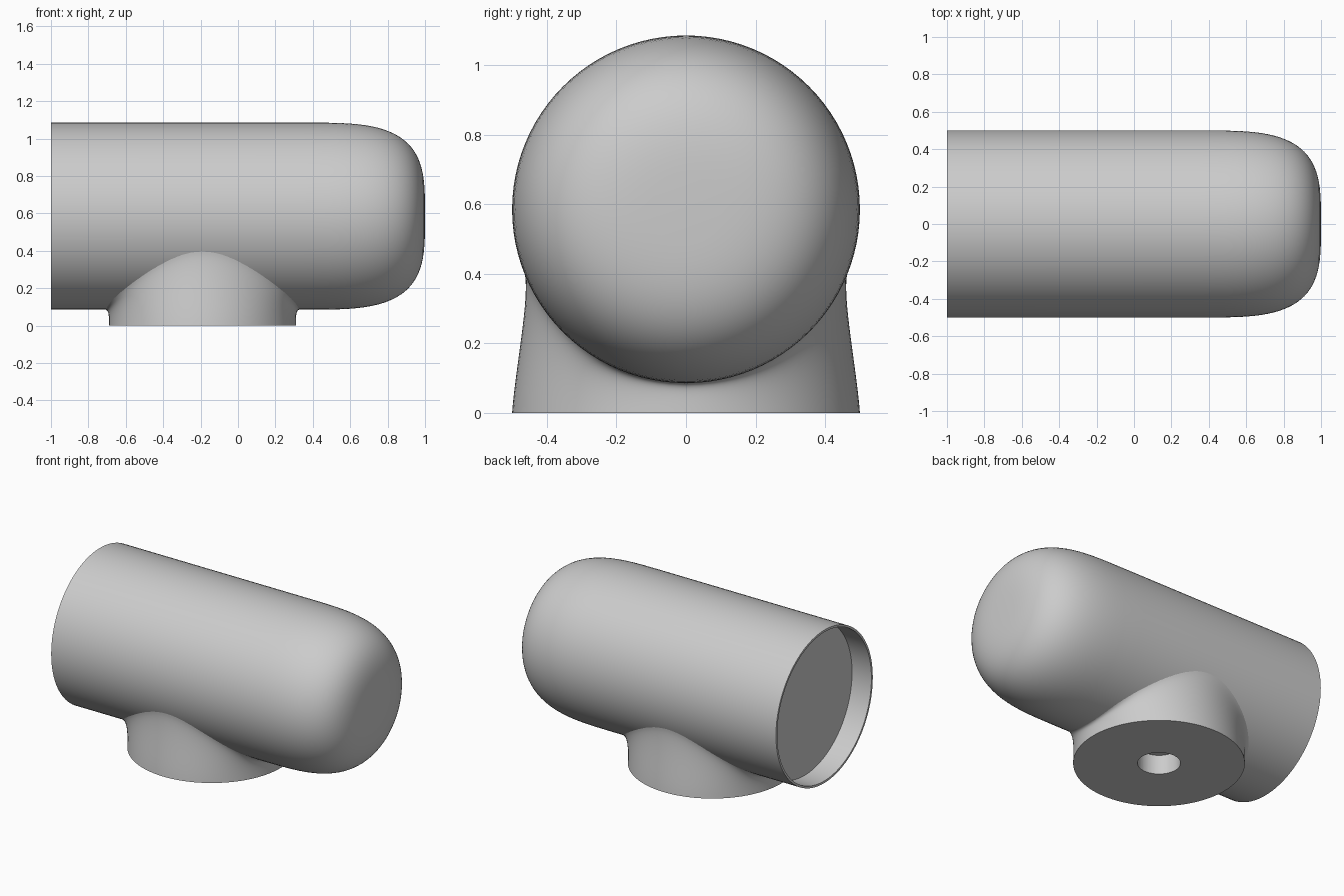
import bpy, bmesh
from math import sin, cos, pi, sqrt, radians

if "Cube" in bpy.data.objects:
    bpy.data.objects.remove(bpy.data.objects["Cube"])

SEG = 96
R = 0.5           # radius of body and foot
AXIS_Z = 0.585    # height of the body axis
FOOT_X = -0.19    # centre of the foot

grey = bpy.data.materials.new("plain grey")
grey.use_nodes = True
grey.diffuse_color = (0.6, 0.6, 0.6, 1)
grey.node_tree.nodes["Principled BSDF"].inputs["Base Color"].default_value = grey.diffuse_color


def loft(name, start, rings, end):
    """Closed solid: a start point, equal rings of points, and an end point."""
    bm = bmesh.new()
    loops = [[bm.verts.new(p) for p in ring] for ring in rings]
    for a, b in zip(loops, loops[1:]):
        for i in range(SEG):
            j = (i + 1) % SEG
            bm.faces.new((a[i], a[j], b[j], b[i]))
    for tip, ring in ((start, loops[0]), (end, loops[-1])):
        v = bm.verts.new(tip)
        for i in range(SEG):
            bm.faces.new((v, ring[i], ring[(i + 1) % SEG]))
    bmesh.ops.recalc_face_normals(bm, faces=bm.faces)
    mesh = bpy.data.meshes.new(name)
    bm.to_mesh(mesh)
    bm.free()
    mesh.materials.append(grey)
    ob = bpy.data.objects.new(name, mesh)
    bpy.context.collection.objects.link(ob)
    return ob


angles = [2 * pi * i / SEG for i in range(SEG)]

# Body: recessed open end, straight wall, softly rounded closed end
POWER = 2 / 3.5
profile = [(-0.86, 0.486), (-1, 0.486), (-1, R)]
for k in range(25):
    a = (pi / 2) * k / 25
    profile.append((0.35 + 0.65 * sin(a) ** POWER, R * cos(a) ** POWER))
body = loft("body", (-0.86, 0, AXIS_Z),
            [[(x, r * cos(t), AXIS_Z + r * sin(t)) for t in angles] for x, r in profile],
            (1, 0, AXIS_Z))


# Foot: round base whose wall flares smoothly into the body
def foot_curve(t):
    c, s = cos(t), sin(t)
    side = abs(s)
    sign = 1 if s >= 0 else -1
    y = 0.463 * side ** 0.8 * sign
    z = AXIS_Z - sqrt(R * R - y * y)
    return ((R * c, R * s, 0),
            (R * c, 0.49 * s, 0.07 + 0.06 * side),
            (R * c, y * 0.972, z - 0.07 * s * s),
            (0.53 * c, y, z + 0.002))


def foot_point(t, u):
    w = ((1 - u) ** 3, 3 * u * (1 - u) ** 2, 3 * u * u * (1 - u), u ** 3)
    x, y, z = (sum(k * p[i] for k, p in zip(w, foot_curve(t))) for i in range(3))
    return (FOOT_X + x, y, z)


foot = loft("foot", (FOOT_X, 0, 0),
            [[foot_point(t, k / 16) for t in angles] for k in range(17)],
            (FOOT_X, 0, 0.3))

# Blind hole in the underside of the foot
bpy.ops.mesh.primitive_cylinder_add(vertices=64, radius=0.125, depth=0.25,
                                    location=(FOOT_X, 0, 0))
cutter = bpy.context.object
cutter.name = "hole_cutter"
cutter.data.materials.append(grey)
for ob in (body, foot):
    bpy.context.view_layer.objects.active = ob
    mod = ob.modifiers.new("hole", "BOOLEAN")
    mod.operation = "DIFFERENCE"
    mod.solver = "EXACT"
    mod.object = cutter
    bpy.ops.object.modifier_apply(modifier=mod.name)
bpy.data.objects.remove(cutter)

# Smooth shading with crisp rims
bpy.ops.object.select_all(action="DESELECT")
for ob in (body, foot):
    ob.select_set(True)
bpy.ops.object.shade_smooth_by_angle(angle=radians(35))
